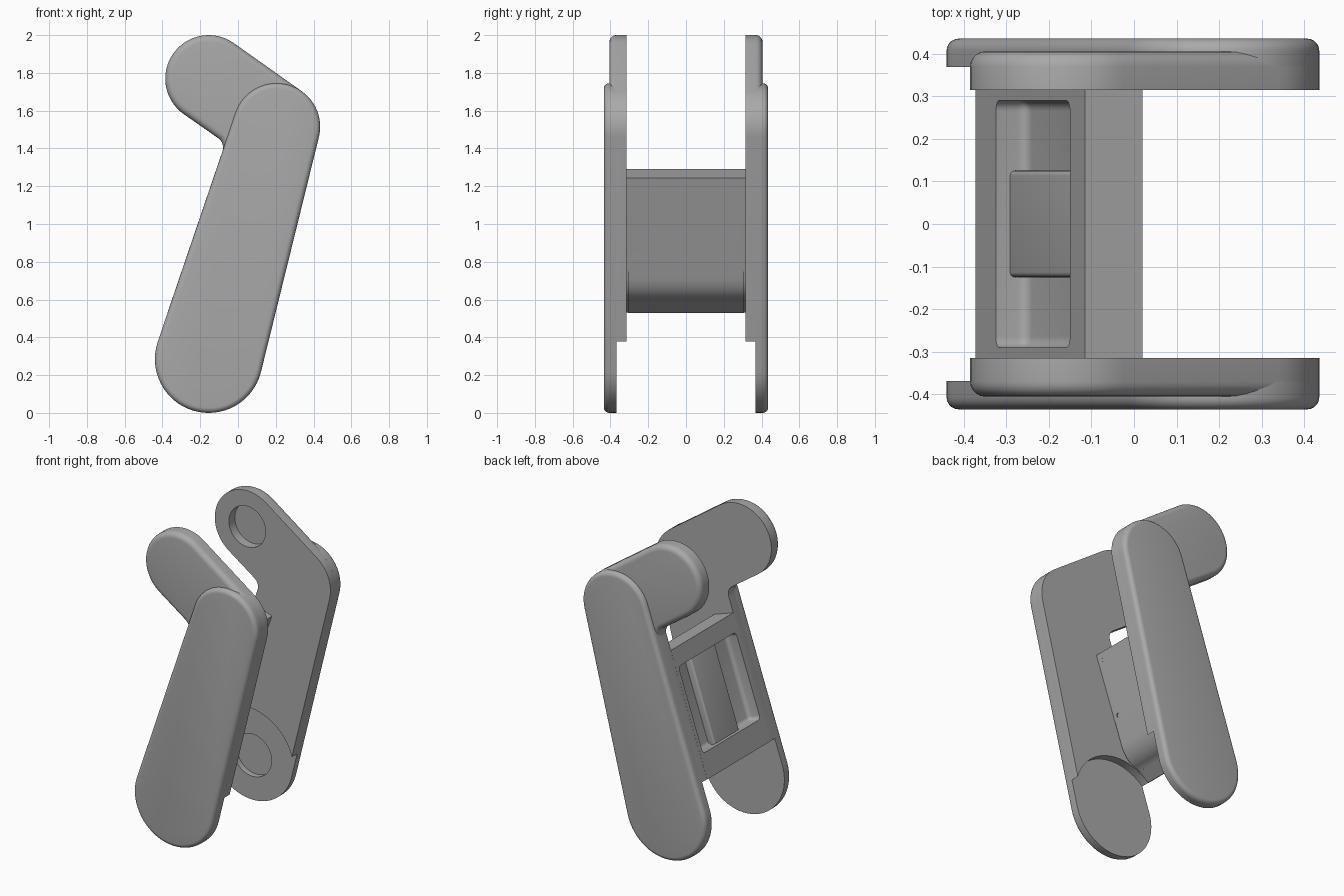
import bpy, bmesh, math
from mathutils import Vector

if "Cube" in bpy.data.objects:
    bpy.data.objects.remove(bpy.data.objects["Cube"], do_unlink=True)

GREY = (0.4, 0.4, 0.4, 1)
mat = bpy.data.materials.new("plain grey")
mat.use_nodes = True
mat.diffuse_color = GREY
mat.node_tree.nodes["Principled BSDF"].inputs["Base Color"].default_value = GREY


def circle(c, r, n=48):
    return [(c[0] + r * math.cos(math.tau * i / n), c[1] + r * math.sin(math.tau * i / n))
            for i in range(n)]


def belt(discs, step=0.1):
    """Outline stretched round discs (x, z, radius), anticlockwise; negative radius = hollow."""
    normals = []
    for (x1, z1, r1), (x2, z2, r2) in zip(discs, discs[1:] + discs[:1]):
        d = Vector((x2 - x1, z2 - z1))
        c = (r1 - r2) / d.length
        d.normalize()
        n = d * c + Vector((d.y, -d.x)) * math.sqrt(1 - c * c)
        normals.append(math.atan2(n.y, n.x))
    pts = []
    for i, (x, z, r) in enumerate(discs):
        a = normals[i - 1]
        turn = (normals[i] - a) % math.tau
        if r < 0:
            turn -= math.tau
        n = max(4, int(abs(turn) / step))
        pts += [(x + r * math.cos(a + turn * k / n), z + r * math.sin(a + turn * k / n))
                for k in range(n + 1)]
    return pts


def prism(name, pts, y0, y1, fillet=0, round_all=False):
    """Extrude an x-z outline from y0 to y1, rounding the rim at y1."""
    bm = bmesh.new()
    face = bm.faces.new([bm.verts.new((x, y0, z)) for x, z in pts])
    ext = bmesh.ops.extrude_face_region(bm, geom=[face], use_keep_orig=True)
    for v in ext["geom"]:
        if isinstance(v, bmesh.types.BMVert):
            v.co.y = y1
    bmesh.ops.recalc_face_normals(bm, faces=bm.faces)
    if fillet:
        rim = [e for e in bm.edges
               if round_all or all(abs(v.co.y - y1) < 1e-5 for v in e.verts)]
        bmesh.ops.bevel(bm, geom=rim, offset=fillet, segments=5, profile=0.5, affect="EDGES")
    me = bpy.data.meshes.new(name)
    bm.to_mesh(me)
    bm.free()
    me.materials.append(mat)
    ob = bpy.data.objects.new(name, me)
    bpy.context.collection.objects.link(ob)
    return ob


def activate(ob):
    bpy.ops.object.select_all(action="DESELECT")
    ob.select_set(True)
    bpy.context.view_layer.objects.active = ob


def cut(ob, cutter):
    activate(ob)
    mod = ob.modifiers.new("cut", "BOOLEAN")
    mod.operation, mod.solver, mod.object = "DIFFERENCE", "EXACT", cutter
    bpy.ops.object.modifier_apply(modifier=mod.name)
    bpy.data.objects.remove(cutter, do_unlink=True)


def finish(ob):
    activate(ob)
    bpy.ops.object.shade_smooth_by_angle(angle=math.radians(30))


# Side arms: a bent inner layer and a tapered outer cover
FOOT, ELBOW = (-0.155, 0.285, 0.285), (0.205, 1.515, 0.23)
HEAD, CROOK = (-0.155, 1.77, 0.23), (-0.139, 1.405, -0.06)
for side, label in ((-1, "front"), (1, "back")):
    inner = prism(label + "_arm", belt([FOOT, ELBOW, HEAD, CROOK]),
                  side * 0.315, side * 0.405, 0.035)
    cover = prism(label + "_arm_cover", belt([FOOT, ELBOW]), side * 0.368, side * 0.435, 0.028)
    # Round joint recess on the inside of the foot
    cut(inner, prism("recess", circle(FOOT, 0.33, 64), side * 0.25, side * 0.5))
    if side > 0:
        # Blind pivot holes
        cut(inner, prism("head_hole", circle(HEAD, 0.13), 0.25, 0.375))
        cut(cover, prism("foot_hole", circle(FOOT, 0.135), 0.25, 0.405))
    finish(inner)
    finish(cover)

# Cross bridge, laid out along the sloping rear edge of the arms
ALONG, ACROSS = Vector((-0.322, -0.947)), Vector((0.947, -0.322))


def at(s, n):
    return tuple(Vector((-0.115, 1.29)) + ALONG * s + ACROSS * n)


def outer_path(n):
    """Face of the bridge: straight, then curling under at the bottom."""
    a, b, c = (Vector(at(s, m)) for s, m in ((0.56, n), (0.67, n), (0.715, n - 0.075)))
    bend = [a * (1 - t) ** 2 + b * 2 * t * (1 - t) + c * t * t
            for t in (i / 10 for i in range(11))]
    return [tuple(p) for p in bend] + [at(0.8, n - 0.135)]


bridge = prism("bridge", [at(0, 0), at(0, 0.143)] + outer_path(0.135) + [at(0.8, 0)],
               -0.317, 0.317)
pocket = [at(0.11, -0.06), at(0.11, 0.08), at(0.65, 0.08), at(0.65, -0.06)]
cut(bridge, prism("pocket", pocket, -0.29, 0.29, 0.025, True))
finish(bridge)

# Raised pad in the pocket
pad = prism("pocket_pad", [at(0.1, 0.035), at(0.1, 0.1), at(0.66, 0.1), at(0.66, 0.035)],
            -0.125, 0.125, 0.012, True)
finish(pad)

# Screwed cover panel
panel = prism("bridge_panel", [at(0.012, 0.135), at(0.012, 0.143)] + outer_path(0.143)
              + outer_path(0.135)[::-1], -0.308, 0.308)
for z, rows in ((1.2, (-0.27, 0, 0.27)), (0.87, (-0.27, 0.27)), (0.565, (-0.27, 0, 0.27))):
    for y in rows:
        bpy.ops.mesh.primitive_cylinder_add(vertices=16, radius=0.013, depth=0.6,
                                            location=(0.0, y, z),
                                            rotation=(0, math.pi / 2, 0))
        cut(panel, bpy.context.object)
finish(panel)
